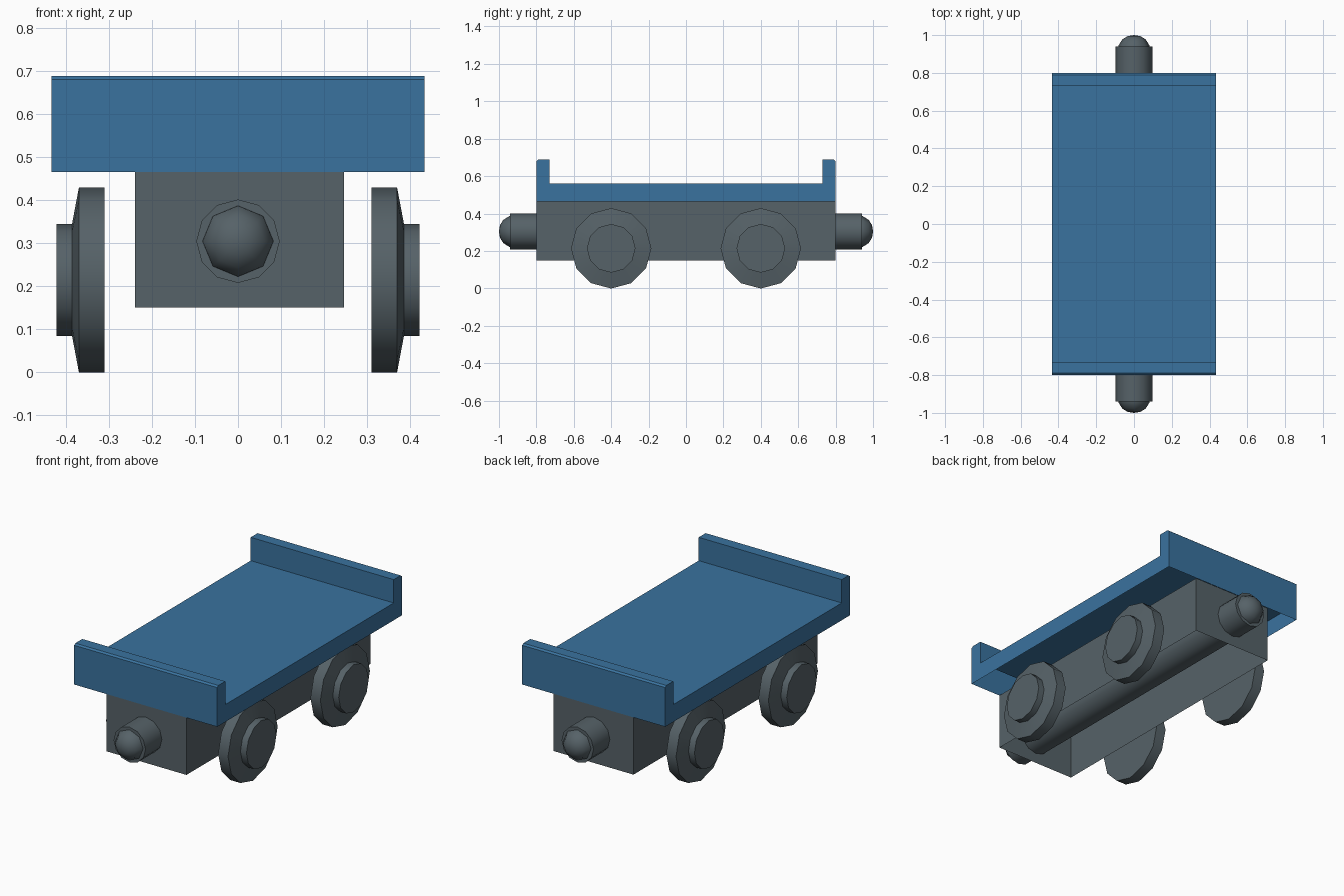
import bpy, bmesh, math
from mathutils import Matrix, Vector

if "Cube" in bpy.data.objects:
    bpy.data.objects.remove(bpy.data.objects["Cube"])


def material(name, rgb):
    m = bpy.data.materials.new(name)
    m.diffuse_color = (*rgb, 1)
    m.use_nodes = True
    m.node_tree.nodes["Principled BSDF"].inputs["Base Color"].default_value = m.diffuse_color
    return m


BLUE = material("deck blue", (0.042, 0.17, 0.345))
GREY = material("chassis grey", (0.093, 0.122, 0.138))


def delete_below(bm, z):
    """Open the underside: remove faces lying wholly below height z."""
    bmesh.ops.recalc_face_normals(bm, faces=bm.faces)
    low = [f for f in bm.faces if all(v.co.z < z for v in f.verts)]
    bmesh.ops.delete(bm, geom=low, context='FACES_ONLY')


def finish(bm, name, mat, smooth=False):
    bmesh.ops.recalc_face_normals(bm, faces=bm.faces)
    me = bpy.data.meshes.new(name)
    bm.to_mesh(me)
    bm.free()
    me.materials.append(mat)
    ob = bpy.data.objects.new(name, me)
    bpy.context.collection.objects.link(ob)
    if smooth:
        bpy.ops.object.select_all(action='DESELECT')
        ob.select_set(True)
        bpy.context.view_layer.objects.active = ob
        bpy.ops.object.shade_smooth_by_angle(angle=math.radians(50))
    return ob


def lathe(name, profile, sides, axis, centre):
    """Revolve (radius, distance) pairs about a horizontal axis; radius 0 is a tip."""
    bm = bmesh.new()
    axis = Vector(axis)
    up = Vector((0, 0, 1))
    side = axis.cross(up)
    c = Vector(centre)
    rings = []
    for r, d in profile:
        if r == 0:
            rings.append([bm.verts.new(c + axis * d)] * sides)
        else:
            rings.append([bm.verts.new(c + axis * d
                          + up * r * math.cos(2 * math.pi * i / sides)
                          + side * r * math.sin(2 * math.pi * i / sides))
                          for i in range(sides)])
    for a, b in zip(rings, rings[1:]):
        for i in range(sides):
            j = (i + 1) % sides
            bm.faces.new(list(dict.fromkeys((a[i], a[j], b[j], b[i]))))
    for ring, (r, d) in ((rings[0], profile[0]), (rings[-1], profile[-1])):
        if r:
            bm.faces.new(ring)
    return finish(bm, name, GREY, True)


# Deck with a raised lip at each end, hollow and open underneath
half = [(0.80, 0.465), (0.80, 0.68), (0.79, 0.688), (0.73, 0.688), (0.73, 0.56)]
outline = half + [(-y, z) for y, z in reversed(half)]
bm = bmesh.new()
W = 0.434
face = bm.faces.new([bm.verts.new((-W, y, z)) for y, z in outline])
ext = bmesh.ops.extrude_face_region(bm, geom=[face], use_keep_orig=True)
bmesh.ops.translate(bm, vec=(2 * W, 0, 0),
                    verts=[g for g in ext["geom"] if isinstance(g, bmesh.types.BMVert)])
delete_below(bm, 0.47)
finish(bm, "deck", BLUE)

# Chassis box, open underneath
bm = bmesh.new()
bmesh.ops.create_cube(bm, size=1, matrix=Matrix.Translation((0.003, 0, 0.3075))
                      @ Matrix.Diagonal((0.486, 1.596, 0.315, 1)))
delete_below(bm, 0.2)
finish(bm, "chassis", GREY)

# Wheels with stepped hubs
wheel = [(0.215, 0.31), (0.215, 0.37), (0.13, 0.386), (0.13, 0.422)]
for sx, side_name in ((-1, "left"), (1, "right")):
    for y, end_name in ((-0.4, "front"), (0.4, "back")):
        lathe(f"{end_name}_{side_name}_wheel", wheel, 12, (sx, 0, 0), (0, y, 0.214))

# Coupling bar running right through the chassis, with a domed tip at each end
lathe("coupling_bar", [(0.097, -0.94), (0.097, 0.94)], 12, (0, 1, 0), (0, 0, 0.304))
for sy, end_name in ((-1, "front"), (1, "back")):
    lathe(f"{end_name}_coupling_dome",
          [(0.084, 0.925), (0.082, 0.945), (0.062, 0.977), (0.033, 0.995), (0, 1.0)],
          8, (0, sy, 0), (0, 0, 0.304))
